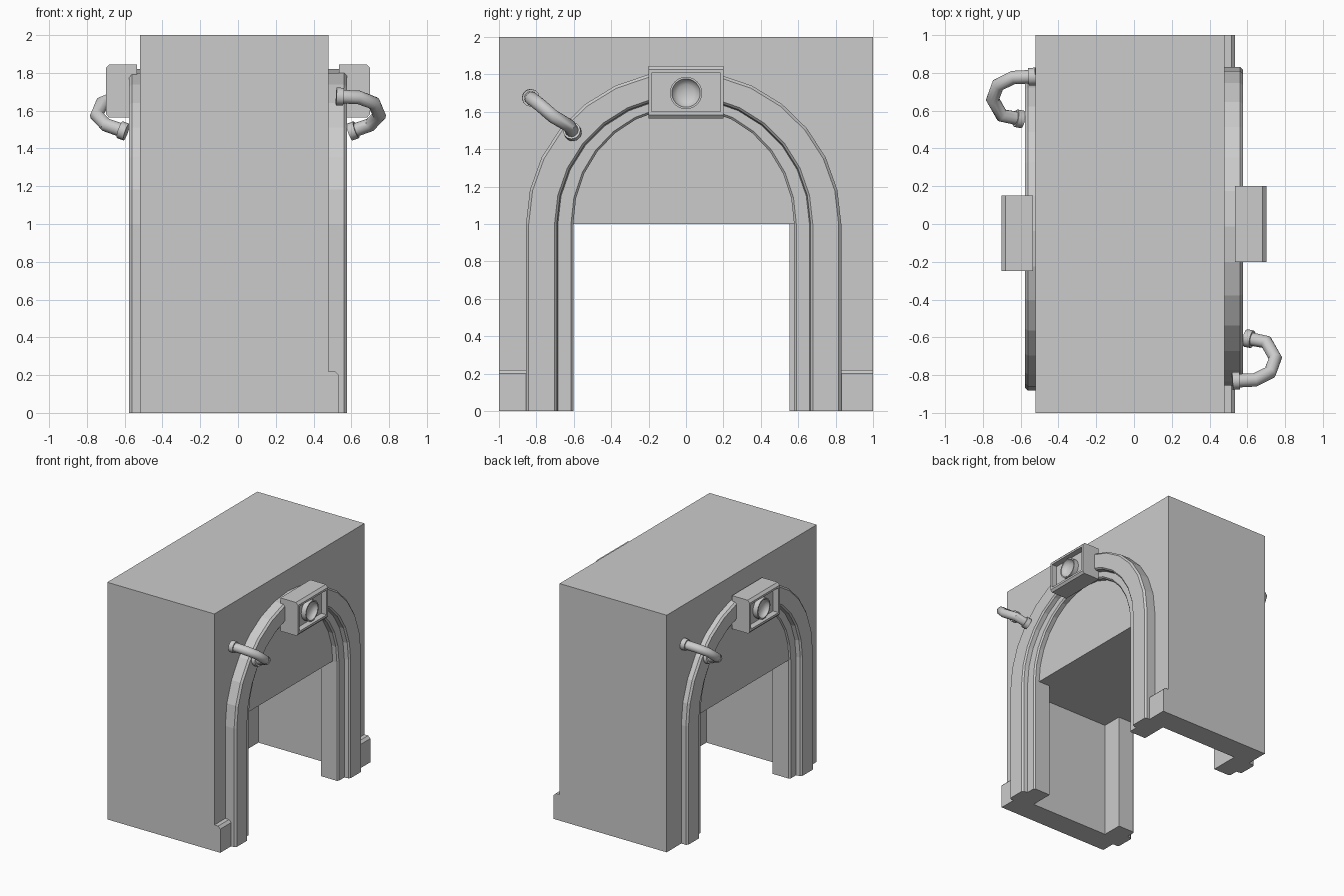
import bpy, bmesh, math
from mathutils import Vector, Matrix

if "Cube" in bpy.data.objects:
    bpy.data.objects.remove(bpy.data.objects["Cube"])

# half-turn about the doorway axis gives the opposite side
TURN = (Matrix.Translation((0, -0.025, 0)) @ Matrix.Rotation(math.pi, 4, 'Z')
        @ Matrix.Translation((0, 0.025, 0)))


def finish(bm, name, smooth=False, turned=True):
    bmesh.ops.recalc_face_normals(bm, faces=bm.faces)
    me = bpy.data.meshes.new(name)
    bm.to_mesh(me)
    bm.free()
    ob = bpy.data.objects.new(name, me)
    bpy.context.collection.objects.link(ob)
    if smooth:
        bpy.ops.object.select_all(action='DESELECT')
        ob.select_set(True)
        bpy.context.view_layer.objects.active = ob
        bpy.ops.object.shade_smooth_by_angle(angle=math.radians(40))
    if turned:
        other = bpy.data.objects.new(name + "_opposite", me)
        bpy.context.collection.objects.link(other)
        other.matrix_world = TURN
    return ob


def loft(bm, rings, cap=True):
    """Skin closed rings of points."""
    vs = [[bm.verts.new(p) for p in r] for r in rings]
    n = len(vs[0])
    for a, b in zip(vs, vs[1:]):
        for i in range(n):
            j = (i + 1) % n
            bm.faces.new((a[i], a[j], b[j], b[i]))
    if cap:
        bm.faces.new(vs[0])
        bm.faces.new(vs[-1])


def along_y(bm, prof, y0, y1):
    loft(bm, [[(x, y, z) for x, z in prof] for y in (y0, y1)])


# thick wall with square passage
bm = bmesh.new()
outline = [(-1, 0), (-1, 2), (1, 2), (1, 0), (0.8, 0), (0.8, 1), (-0.8, 1), (-0.8, 0)]
loft(bm, [[(x, y, z) for y, z in outline] for x in (-0.52, 0.48)])
finish(bm, "wall", turned=False)

# stepped arch trim: (half width, arch rise, x)
prof = [(0.8425, 0.82, 0.37), (0.8425, 0.82, 0.562), (0.828, 0.805, 0.577),
        (0.69, 0.69, 0.577), (0.678, 0.678, 0.565), (0.672, 0.672, 0.53),
        (0.602, 0.632, 0.53), (0.59, 0.62, 0.518), (0.59, 0.62, 0.37)]
CY = -0.0125
SEG = 14
rings = [[(x, CY - w, 0) for w, h, x in prof]]
for i in range(SEG + 1):
    a = math.pi * i / SEG
    rings.append([(x, CY - w * math.cos(a), 1 + h * math.sin(a)) for w, h, x in prof])
rings.append([(x, CY + w, 0) for w, h, x in prof])
bm = bmesh.new()
loft(bm, rings)
finish(bm, "arch_trim")

# skirting boards, one side only
base = [(0.47, 0), (0.535, 0), (0.535, 0.2), (0.515, 0.22), (0.47, 0.22)]
for name, y0, y1 in (("skirting_front", -1, -0.84), ("skirting_back", 0.82, 1)):
    bm = bmesh.new()
    along_y(bm, base, y0, y1)
    finish(bm, name, turned=False)

# lamp housing over the arch, with recessed face
bm = bmesh.new()
along_y(bm, [(0.535, 1.565), (0.685, 1.565), (0.70, 1.583), (0.70, 1.825),
             (0.68, 1.845), (0.535, 1.845)], -0.2, 0.2)
bmesh.ops.recalc_face_normals(bm, faces=bm.faces)
bm.normal_update()
front = max(bm.faces, key=lambda f: f.calc_center_median().x)
bmesh.ops.inset_region(bm, faces=[front], thickness=0.024)
hole = bmesh.ops.extrude_face_region(bm, geom=[front])
bmesh.ops.delete(bm, geom=[front], context='FACES_ONLY')
bmesh.ops.translate(bm, vec=(-0.05, 0, 0),
                    verts=[v for v in hole['geom'] if isinstance(v, bmesh.types.BMVert)])
finish(bm, "lamp_housing")

# round lamp socket with hollow bowl
bm = bmesh.new()
loft(bm, [[(x, r * math.cos(t), 1.70 + r * math.sin(t))
           for t in (2 * math.pi * k / 24 for k in range(24))]
          for r, x in ((0.086, 0.64), (0.086, 0.692), (0.076, 0.692),
                       (0.068, 0.672), (0.045, 0.658), (0.015, 0.652))])
finish(bm, "lamp_socket", smooth=True)


# bent pipe with collars at both ends
def tube(bm, pts, radius, sides=12):
    pts = [Vector(p) for p in pts]
    rings, u = [], Vector((0, 0, 1))
    for i, p in enumerate(pts):
        t = (pts[min(i + 1, len(pts) - 1)] - pts[max(i - 1, 0)]).normalized()
        u = (u - t * u.dot(t)).normalized()
        w = t.cross(u)
        rings.append([p + radius * (u * math.cos(k) + w * math.sin(k))
                      for k in (2 * math.pi * s / sides for s in range(sides))])
    loft(bm, rings)


path = [(0.53, -0.83, 1.675), (0.64, -0.825, 1.67), (0.72, -0.785, 1.64),
        (0.748, -0.71, 1.575), (0.70, -0.625, 1.525), (0.60, -0.605, 1.49)]
bm = bmesh.new()
tube(bm, path, 0.036)
finish(bm, "pipe", smooth=True)
for name, a, b in (("pipe_collar_upper", path[0], path[1]), ("pipe_collar_lower", path[-1], path[-2])):
    a, b = Vector(a), Vector(b)
    d = (b - a).normalized()
    bm = bmesh.new()
    tube(bm, [a - d * 0.01, a + d * 0.028], 0.047)
    finish(bm, name, smooth=True)
